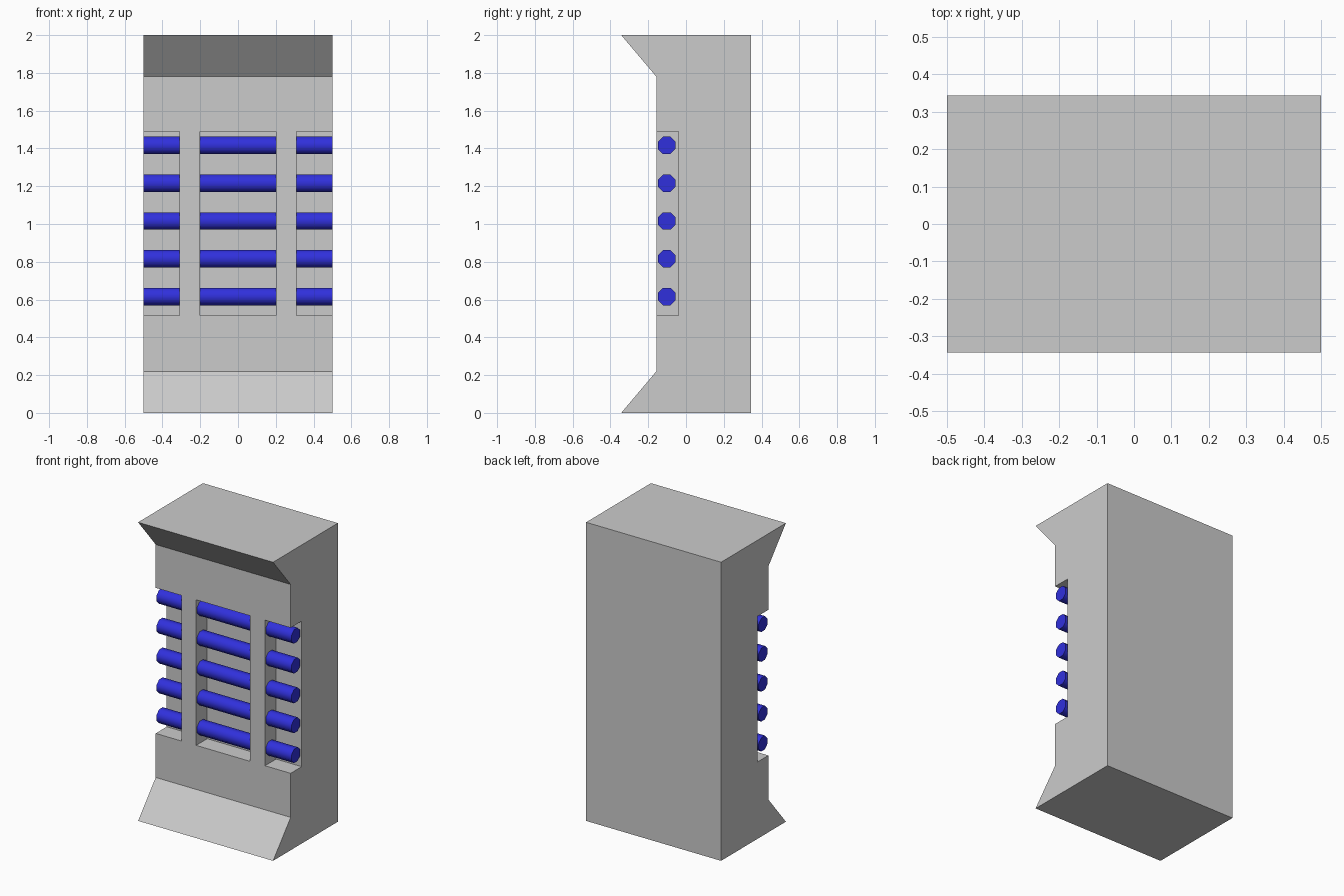
import bpy, bmesh
from math import radians, pi
from mathutils import Vector, Matrix

if "Cube" in bpy.data.objects:
    bpy.data.objects.remove(bpy.data.objects["Cube"])


def material(name, rgb):
    m = bpy.data.materials.new(name)
    m.diffuse_color = (*rgb, 1)
    m.use_nodes = True
    m.node_tree.nodes["Principled BSDF"].inputs["Base Color"].default_value = m.diffuse_color
    return m


teal = material("teal", (0.15, 0.68, 0.64))
magenta = material("magenta", (0.55, 0.14, 0.64))
blue = material("blue", (0.03, 0.03, 0.72))
dark = material("dark_grey", (0.18, 0.18, 0.18))


def add_object(name, bm):
    mesh = bpy.data.meshes.new(name)
    bm.to_mesh(mesh)
    bm.free()
    ob = bpy.data.objects.new(name, mesh)
    bpy.context.collection.objects.link(ob)
    return ob


def activate(ob):
    bpy.ops.object.select_all(action='DESELECT')
    ob.select_set(True)
    bpy.context.view_layer.objects.active = ob


LOW, HIGH = 0.515, 1.49      # recess bottom and top
FRONT, BACK, INNER = -0.157, 0.343, -0.04

# Cabinet: side profile with flared base and cap, extruded across x
profile = [(-0.343, 0), (BACK, 0), (BACK, 2), (-0.343, 2), (FRONT, 1.78), (FRONT, 0.22)]
bm = bmesh.new()
face = bm.faces.new([bm.verts.new((-0.5, y, z)) for y, z in profile])
ext = bmesh.ops.extrude_face_region(bm, geom=[face])
bmesh.ops.translate(bm, vec=(1, 0, 0),
                    verts=[g for g in ext["geom"] if isinstance(g, bmesh.types.BMVert)])
bmesh.ops.recalc_face_normals(bm, faces=bm.faces)
cabinet = add_object("cabinet", bm)

# Three front recesses, leaving two posts
for x0, x1 in [(-0.7, -0.31), (-0.2, 0.2), (0.31, 0.7)]:
    bm = bmesh.new()
    bmesh.ops.create_cube(bm, size=1)
    for v in bm.verts:
        v.co = Vector((x1 if v.co.x > 0 else x0,
                       INNER if v.co.y > 0 else -0.6,
                       HIGH if v.co.z > 0 else LOW))
    cutter = add_object("recess_cutter", bm)
    cutter.hide_render = True
    mod = cabinet.modifiers.new("recess", 'BOOLEAN')
    mod.operation, mod.solver, mod.object = 'DIFFERENCE', 'EXACT', cutter
    activate(cabinet)
    bpy.ops.object.modifier_apply(modifier=mod.name)
    bpy.data.objects.remove(cutter)

# Split along the panel borders so that each panel can take its own colour
bm = bmesh.new()
bm.from_mesh(cabinet.data)
cuts = [((x, 0, 0), (1, 0, 0)) for x in (-0.2, -0.185, 0.185, 0.2)]
cuts += [((0, 0, z), (0, 0, 1)) for z in (0.22, 0.232, 0.48, LOW, HIGH, 1.78)]
for co, no in cuts:
    bmesh.ops.bisect_plane(bm, geom=bm.verts[:] + bm.edges[:] + bm.faces[:],
                           plane_co=co, plane_no=no, dist=1e-4)

GREY, TEAL, MAGENTA, BLUE, DARK = range(5)


def panel_colour(c, n):
    middle = abs(c.x) < 0.2
    if c.z < 0.219:                                   # base
        return DARK if middle and n.y < -0.3 else GREY
    if c.z > 1.781:                                   # cap
        return TEAL if n.y < -0.3 else GREY
    recess_band = LOW < c.z < HIGH
    if n.y < -0.5:                                    # front
        if recess_band:
            return TEAL if middle else GREY
        if middle and c.z > HIGH:
            return GREY
        if middle:                                    # framed door
            return GREY if abs(c.x) < 0.185 and 0.232 < c.z < 0.48 else BLUE
        return TEAL
    if n.y > 0.5:                                     # back
        return DARK if middle and recess_band else TEAL
    if n.x > 0.5 and c.x > 0.49 and c.z > HIGH:       # upper right side
        return MAGENTA
    if n.x < -0.5 and c.x < -0.49 and recess_band:    # left side
        return DARK
    return TEAL


bm.normal_update()
for f in bm.faces:
    f.material_index = panel_colour(f.calc_center_median(), f.normal)
    f.smooth = False
bm.to_mesh(cabinet.data)
bm.free()
cabinet.data.materials.clear()
grey = material("grey", (0.434, 0.434, 0.434))
for m in (grey, teal, magenta, blue, dark):
    cabinet.data.materials.append(m)
# leave the grey slot empty: plain grey needs no material
cabinet.data.materials[0] = None
bpy.data.materials.remove(grey)

# Five horizontal rods running through the posts
for i in range(5):
    bm = bmesh.new()
    bmesh.ops.create_cone(bm, cap_ends=True, segments=8, radius1=0.05, radius2=0.05, depth=1,
                          matrix=Matrix.Rotation(pi / 2, 4, 'Y') @ Matrix.Rotation(pi / 8, 4, 'Z'))
    rod = add_object(f"rod_{i + 1}", bm)
    rod.location = (0, -0.102, 0.616 + 0.2 * i)
    rod.data.materials.append(blue)
    activate(rod)
    bpy.ops.object.shade_smooth_by_angle(angle=radians(60))
